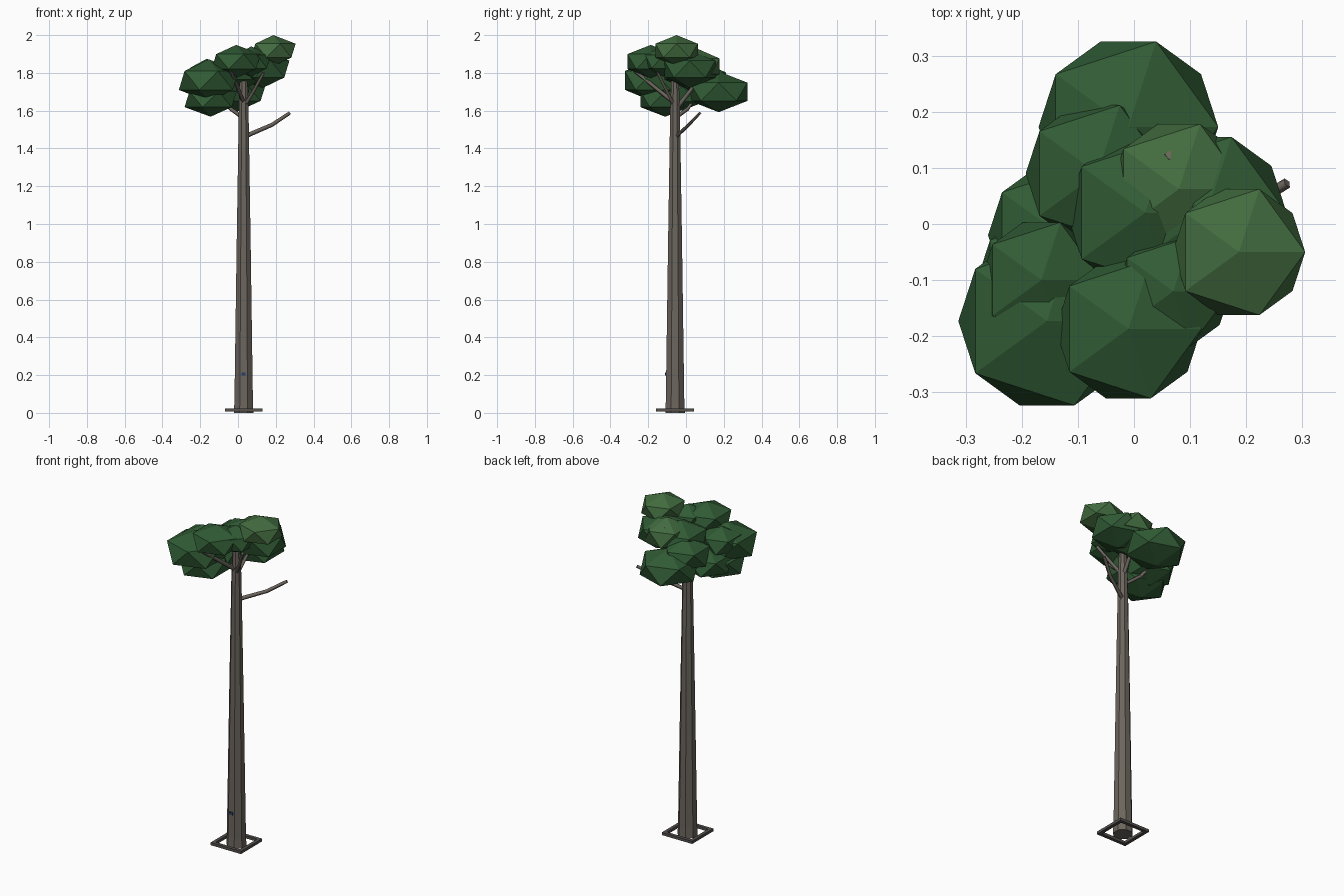
import bpy, bmesh, math
from mathutils import Vector

if "Cube" in bpy.data.objects:
    bpy.data.objects.remove(bpy.data.objects["Cube"])


def material(name, rgb):
    m = bpy.data.materials.new(name)
    m.diffuse_color = (*rgb, 1)
    m.use_nodes = True
    m.node_tree.nodes["Principled BSDF"].inputs["Base Color"].default_value = m.diffuse_color
    return m


bark = material("bark", (0.15, 0.13, 0.11))
iron = material("iron", (0.09, 0.08, 0.075))
navy = material("navy", (0.02, 0.05, 0.15))
leaf = material("leaf", (0.03, 0.105, 0.035))
leaf_light = material("leaf_light", (0.055, 0.15, 0.05))

TX, TY = 0.03, -0.058  # trunk axis


def box(name, loc, size, mat):
    bpy.ops.mesh.primitive_cube_add(size=1, location=loc)
    ob = bpy.context.object
    ob.name = name
    ob.scale = size
    ob.data.materials.append(mat)


# Tapered eight-sided trunk
bm = bmesh.new()
rings = []
for z, r in [(0, 0.056), (0.06, 0.053), (0.9, 0.04), (1.6, 0.028), (1.76, 0.022)]:
    rings.append([bm.verts.new((TX + r * math.cos(a), TY + r * math.sin(a), z))
                  for a in [math.pi * (k + 0.5) / 4 for k in range(8)]])
for lo, hi in zip(rings, rings[1:]):
    for k in range(8):
        n = (k + 1) % 8
        bm.faces.new((lo[k], lo[n], hi[n], hi[k]))
bm.faces.new(rings[0][::-1])
bm.faces.new(rings[-1])
me = bpy.data.meshes.new("trunk")
bm.to_mesh(me)
bm.free()
me.materials.append(bark)
bpy.context.collection.objects.link(bpy.data.objects.new("trunk", me))

# Square frame around the foot
for s in (-1, 1):
    box("frame_bar_x", (TX, TY + s * 0.09, 0.016), (0.2, 0.02, 0.016), iron)
    box("frame_bar_y", (TX + s * 0.09, TY, 0.016), (0.02, 0.16, 0.016), iron)

# Small tag on the trunk front
box("tag", (TX, TY - 0.049, 0.205), (0.022, 0.008, 0.016), navy)


# Four-sided bent branches
def branch(name, points, r=0.011):
    cu = bpy.data.curves.new(name, 'CURVE')
    cu.dimensions = '3D'
    cu.bevel_depth = r
    cu.bevel_resolution = 0
    cu.use_fill_caps = True
    sp = cu.splines.new('POLY')
    sp.points.add(len(points) - 1)
    for i, (p, q) in enumerate(zip(sp.points, points)):
        p.co = (*q, 1)
        p.radius = 1.1 - 0.25 * i / (len(points) - 1)
    cu.materials.append(bark)
    bpy.context.collection.objects.link(bpy.data.objects.new(name, cu))


branch("branch_bare", [(0.04, -0.05, 1.465), (0.18, 0.015, 1.525), (0.273, 0.073, 1.587)])
branch("branch_left", [(0.03, -0.06, 1.56), (-0.04, 0.01, 1.61), (-0.11, 0.08, 1.72)])
branch("branch_front", [(0.03, -0.06, 1.64), (0.0, -0.16, 1.72), (-0.04, -0.27, 1.81)])
branch("branch_back", [(0.03, -0.06, 1.6), (0.05, 0.05, 1.74), (0.064, 0.123, 1.895)])
branch("branch_right", [(0.03, -0.06, 1.62), (0.08, -0.1, 1.7), (0.135, -0.15, 1.8)])

# Foliage clumps: x, y, z, widest ring radius, half height, light leaves
clumps = [
    (-0.01, 0.173, 1.70, 0.160, 0.108, 0),
    (-0.065, 0.09, 1.76, 0.128, 0.095, 0),
    (-0.13, -0.02, 1.69, 0.130, 0.09, 0),
    (-0.145, -0.11, 1.66, 0.138, 0.092, 0),
    (-0.155, -0.173, 1.76, 0.158, 0.112, 0),
    (-0.165, -0.10, 1.79, 0.108, 0.085, 0),
    (-0.01, -0.187, 1.86, 0.130, 0.088, 0),
    (0.02, 0.02, 1.81, 0.140, 0.10, 0),
    (0.08, 0.062, 1.835, 0.122, 0.092, 1),
    (0.13, 0.02, 1.82, 0.142, 0.10, 0),
    (0.07, -0.12, 1.86, 0.102, 0.08, 0),
    (0.187, -0.05, 1.918, 0.118, 0.082, 1),
]
for i, (x, y, z, r, h, light) in enumerate(clumps):
    bpy.ops.mesh.primitive_ico_sphere_add(subdivisions=1, radius=1, location=(x, y, z))
    ob = bpy.context.object
    ob.name = f"foliage_{i + 1}"
    ob.scale = (r / 0.894, r / 0.894, h)
    ob.data.materials.append(leaf_light if light else leaf)
